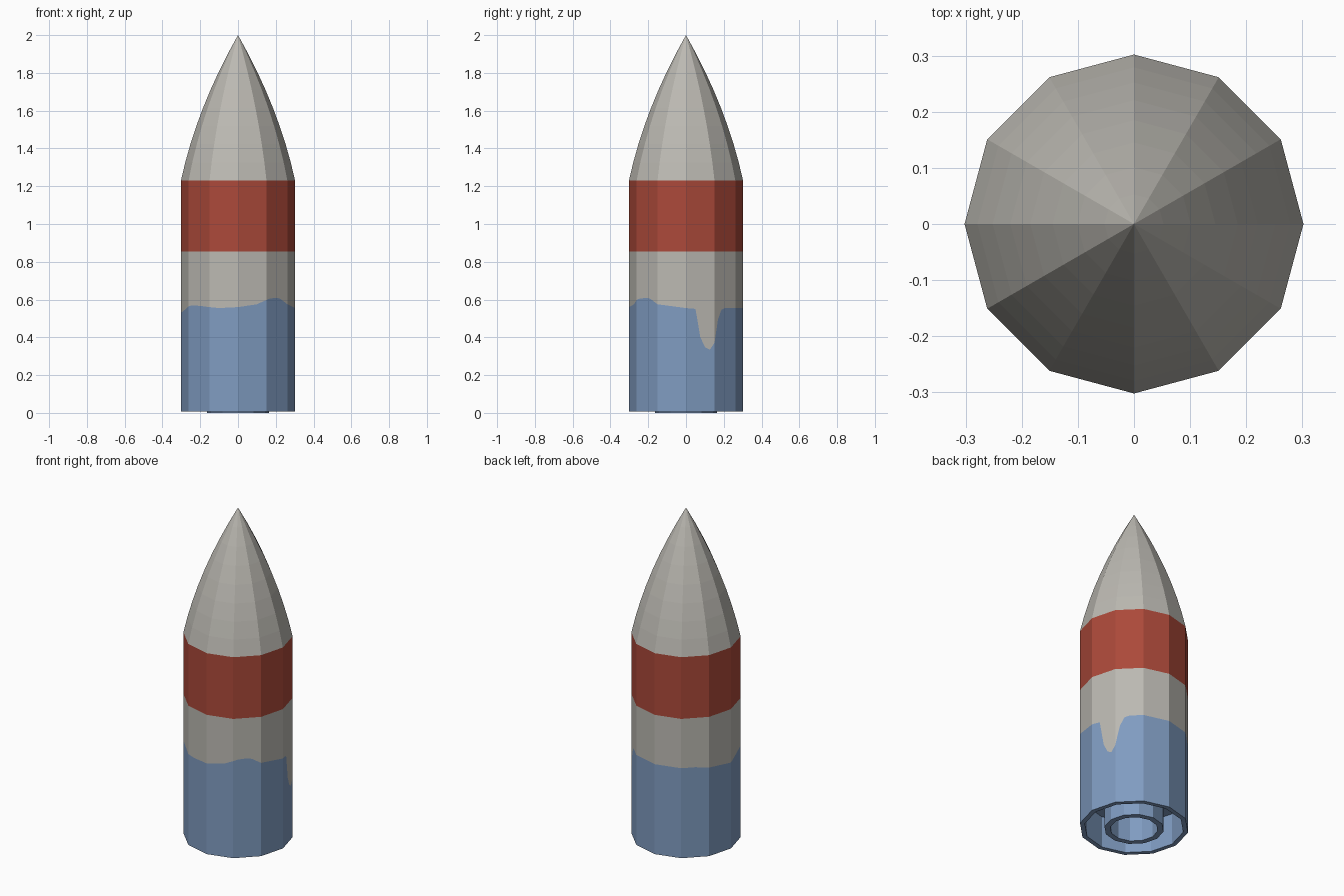
import bpy, bmesh, math

if "Cube" in bpy.data.objects:
    bpy.data.objects.remove(bpy.data.objects["Cube"])

SIDES, SUB = 12, 6          # body facets, paint columns per facet
R, Z0, Z_SHOULDER, Z_TIP = 0.302, 0.008, 1.23, 2.0


def material(name, rgb):
    m = bpy.data.materials.new(name)
    m.diffuse_color = (*rgb, 1)
    m.use_nodes = True
    m.node_tree.nodes["Principled BSDF"].inputs["Base Color"].default_value = m.diffuse_color
    return m


WHITE = material("warm_white", (0.50, 0.485, 0.445))
RED = material("brick_red", (0.41, 0.067, 0.042))
BLUE = material("slate_blue", (0.215, 0.33, 0.53))


def finish(bm, name, mats):
    bmesh.ops.recalc_face_normals(bm, faces=bm.faces)
    me = bpy.data.meshes.new(name)
    bm.to_mesh(me)
    bm.free()
    for m in mats:
        me.materials.append(m)
    ob = bpy.data.objects.new(name, me)
    bpy.context.collection.objects.link(ob)
    return ob


def lathe(name, profile, mats, n=SIDES, closed=False):
    """Revolve (r, z) points into n flat facets; r = 0 makes a pole."""
    bm = bmesh.new()
    rings = []
    for r, z in profile:
        k = n if r > 0 else 1
        rings.append([bm.verts.new((r * math.cos(i * math.tau / n),
                                    r * math.sin(i * math.tau / n), z)) for i in range(k)])
    pairs = list(zip(rings, rings[1:])) + ([(rings[-1], rings[0])] if closed else [])
    for a, b in pairs:
        for i in range(n):
            j = (i + 1) % n
            quad = [a[i % len(a)], a[j % len(a)], b[j % len(b)], b[i % len(b)]]
            bm.faces.new(list(dict.fromkeys(quad)))
    return finish(bm, name, mats)


# Wavy upper edge of the blue paint: (azimuth in degrees, height)
EDGE = [(0, .555), (11, .55), (13, .43), (18, .36), (23, .33), (28, .34), (33, .42),
        (36, .54), (45, .555), (90, .555), (135, .555), (180, .53), (190, .54),
        (215, .57), (230, .565), (250, .555), (270, .56), (290, .575), (303, .605),
        (318, .61), (330, .575), (360, .555)]


def edge_height(deg):
    for (a, za), (b, zb) in zip(EDGE, EDGE[1:]):
        if a <= deg <= b:
            return za + (zb - za) * (deg - a) / (b - a)


# Body shell: twelve flat facets, split into columns that follow the paint edge
bm = bmesh.new()
n = SIDES * SUB
columns = []
for i in range(n):
    side, t = divmod(i, SUB)
    a0, a1 = side * math.tau / SIDES, (side + 1) * math.tau / SIDES
    t /= SUB
    x = R * (math.cos(a0) * (1 - t) + math.cos(a1) * t)
    y = R * (math.sin(a0) * (1 - t) + math.sin(a1) * t)
    deg = math.degrees(math.atan2(y, x)) % 360
    heights = (Z0, edge_height(deg), 0.855, Z_SHOULDER)
    columns.append([bm.verts.new((x, y, z)) for z in heights])
for i in range(n):
    a, b = columns[i], columns[(i + 1) % n]
    for k in range(3):                       # blue, white, red
        f = bm.faces.new((a[k], b[k], b[k + 1], a[k + 1]))
        f.material_index = k
finish(bm, "body_shell", [BLUE, WHITE, RED])

# Nose cone: gently curved ogive
nose = []
for i in range(9):
    f = 1 - i / 8
    nose.append((R * f * (1 + 0.45 * (1 - f)), Z_TIP - f * (Z_TIP - Z_SHOULDER)))
lathe("nose_cone", nose, [WHITE])

# Bottom rim, inner wall and engine bulkhead
lathe("engine_bay", [(R, Z0), (0.275, Z0), (0.275, 0.2), (0, 0.2)], [BLUE])

# Engine nozzle: hollow ring tube
lathe("engine_nozzle", [(0.165, 0), (0.132, 0), (0.132, 0.2), (0.165, 0.2)], [BLUE], closed=True)
